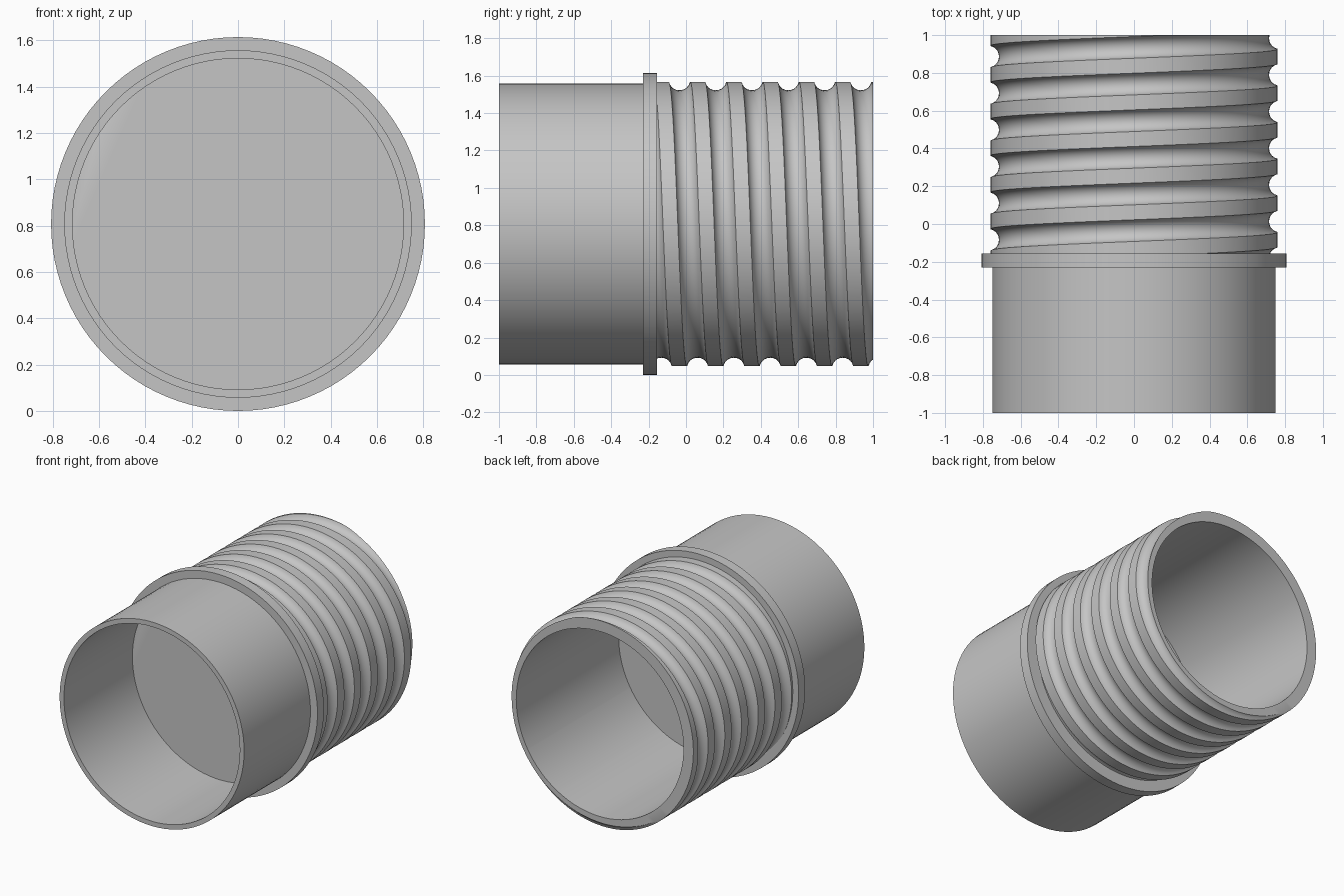
import bpy, bmesh
from math import sin, cos, pi, asin, radians
from mathutils import Vector, Matrix

cube = bpy.data.objects.get("Cube")
if cube:
    bpy.data.objects.remove(cube, do_unlink=True)

CENTRE_Z = 0.807       # height of the pipe axis
SEGMENTS = 96

grey = bpy.data.materials.new("plain_grey")
grey.use_nodes = True
colour = (0.56, 0.56, 0.56, 1)
grey.diffuse_color = colour
grey.node_tree.nodes["Principled BSDF"].inputs["Base Color"].default_value = colour


def finish(bm, name):
    """Turn the bmesh into a smooth-shaded object on the pipe axis."""
    bmesh.ops.recalc_face_normals(bm, faces=bm.faces)
    mesh = bpy.data.meshes.new(name)
    bm.to_mesh(mesh)
    bm.free()
    mesh.materials.append(grey)
    obj = bpy.data.objects.new(name, mesh)
    bpy.context.collection.objects.link(obj)
    obj.location.z = CENTRE_Z
    bpy.ops.object.select_all(action='DESELECT')
    obj.select_set(True)
    bpy.context.view_layer.objects.active = obj
    bpy.ops.object.shade_smooth_by_angle(angle=radians(30))
    return obj


def lathe(name, profile):
    """Spin a closed (radius, y) profile around the y axis."""
    bm = bmesh.new()
    verts = [bm.verts.new((r, y, 0)) for r, y in profile]
    edges = [bm.edges.new((a, b)) for a, b in zip(verts, verts[1:] + verts[:1])]
    bmesh.ops.spin(bm, geom=verts + edges, cent=(0, 0, 0), axis=(0, 1, 0),
                   angle=2 * pi, steps=SEGMENTS, use_duplicate=False)
    bmesh.ops.remove_doubles(bm, verts=bm.verts, dist=1e-4)
    return finish(bm, name)


# Plain front sleeve with its raised collar
lathe("front_sleeve_and_collar", [
    (0.715, -1), (0.75, -1), (0.75, -0.23), (0.807, -0.23),
    (0.807, -0.155), (0.715, -0.155)])

# Threaded rear: round groove winding along the barrel
CREST, BORE = 0.76, 0.68
PITCH, HALF_WIDTH, DEPTH = 0.194, 0.0575, 0.045
FIRST_GROOVE = -0.035   # groove centre at the top of the pipe
WEB_FRONT, WEB_BACK, BACK_END = -0.205, -0.19, 1.0

arc_radius = (HALF_WIDTH ** 2 + DEPTH ** 2) / (2 * DEPTH)
half_angle = asin(HALF_WIDTH / arc_radius)
STEPS = 10
groove = []
for j in range(STEPS + 1):
    a = half_angle * (2 * j / STEPS - 1)
    groove.append((arc_radius * sin(a),
                   CREST - DEPTH + arc_radius * (1 - cos(a))))
groove.append((PITCH - HALF_WIDTH, CREST))

bm = bmesh.new()
previous = None
for i in range(-3 * SEGMENTS, 7 * SEGMENTS + 1):
    phi = 2 * pi * i / SEGMENTS
    shift = FIRST_GROOVE + PITCH * i / SEGMENTS
    row = [bm.verts.new((r * sin(phi), y + shift, r * cos(phi))) for y, r in groove]
    if previous:
        for j in range(len(row) - 1):
            bm.faces.new((previous[j], previous[j + 1], row[j + 1], row[j]))
    previous = row
bmesh.ops.remove_doubles(bm, verts=bm.verts, dist=1e-4)

# Trim both ends square
for y, direction in ((WEB_FRONT, -1), (BACK_END, 1)):
    bmesh.ops.bisect_plane(bm, geom=bm.verts[:] + bm.edges[:] + bm.faces[:],
                           dist=1e-5, plane_co=(0, y, 0),
                           plane_no=(0, direction, 0), clear_outer=True)


def extrude(edges, move):
    """Extrude a rim, place its new points and return the new rim."""
    geom = bmesh.ops.extrude_edge_only(bm, edges=edges)["geom"]
    new = {g for g in geom if isinstance(g, bmesh.types.BMVert)}
    for v in new:
        v.co = move(v.co)
    return [e for e in bm.edges if e.verts[0] in new and e.verts[1] in new]


def to_bore(co):
    flat = Vector((co.x, 0, co.z)).normalized() * BORE
    return Vector((flat.x, co.y, flat.z))


# Back rim, bore wall, then the closed web across the pipe
rim = [e for e in bm.edges if e.is_boundary
       and all(abs(v.co.y - BACK_END) < 1e-3 for v in e.verts)]
rim = extrude(rim, to_bore)
extrude(rim, lambda co: Vector((co.x, WEB_BACK, co.z)))
bmesh.ops.holes_fill(bm, edges=[e for e in bm.edges if e.is_boundary], sides=0)
finish(bm, "threaded_rear_and_web")
